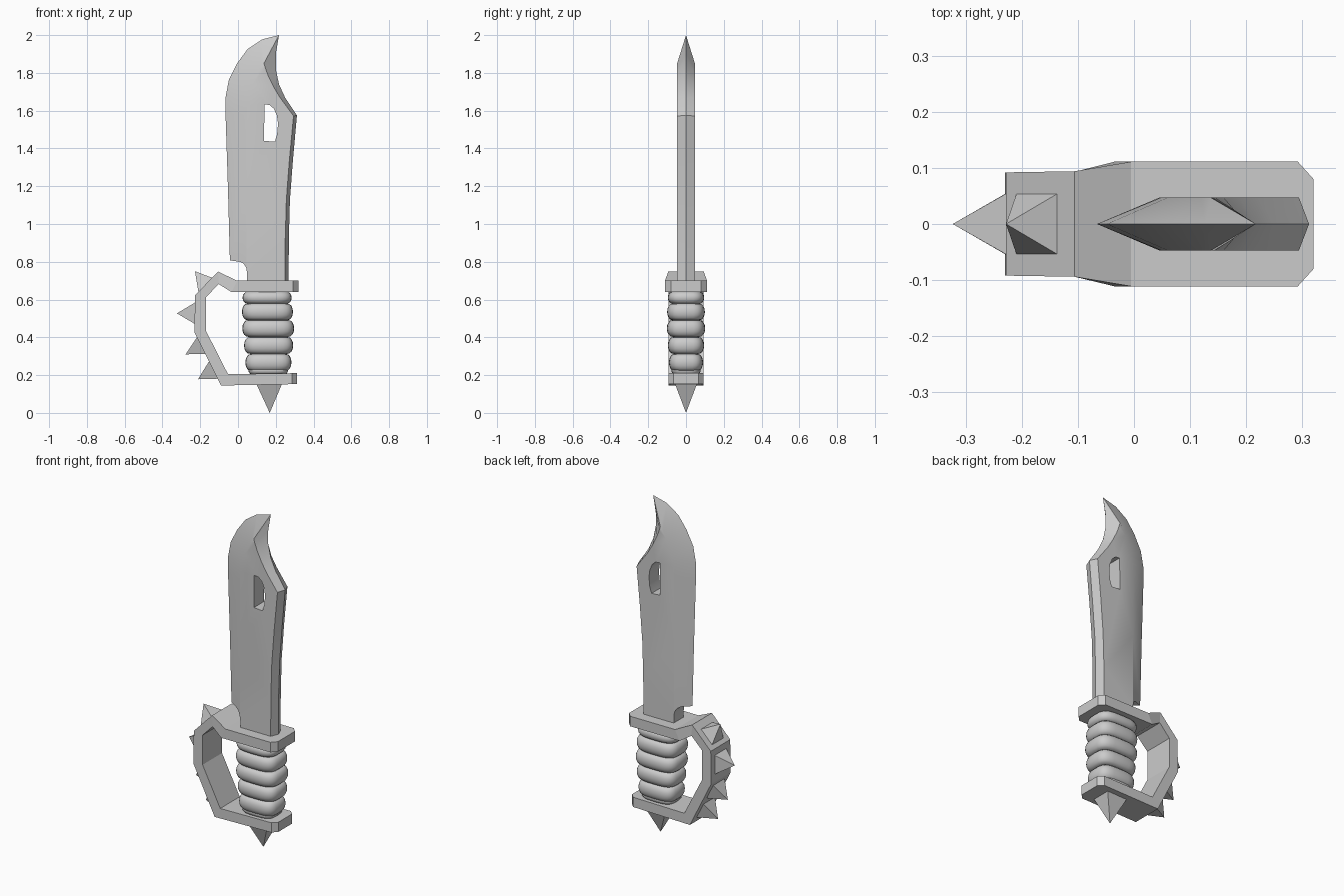
import bpy, bmesh, math
from mathutils import Vector

if "Cube" in bpy.data.objects:
    bpy.data.objects.remove(bpy.data.objects["Cube"])


def make(name, verts, faces, smooth=None):
    bm = bmesh.new()
    vs = [bm.verts.new(v) for v in verts]
    for f in faces:
        bm.faces.new([vs[i] for i in f])
    bmesh.ops.recalc_face_normals(bm, faces=bm.faces)
    me = bpy.data.meshes.new(name)
    bm.to_mesh(me)
    bm.free()
    ob = bpy.data.objects.new(name, me)
    bpy.context.collection.objects.link(ob)
    if smooth:
        shade(ob, smooth)
    return ob


def activate(ob):
    bpy.ops.object.select_all(action='DESELECT')
    ob.select_set(True)
    bpy.context.view_layer.objects.active = ob


def shade(ob, deg):
    activate(ob)
    bpy.ops.object.shade_smooth_by_angle(angle=math.radians(deg))


def cut(ob, outline):
    # punch an x-z outline straight through along y
    n = len(outline)
    verts = [(x, y, z) for y in (-0.3, 0.3) for x, z in outline]
    faces = [range(n), range(n, 2 * n)]
    faces += [(i, (i + 1) % n, (i + 1) % n + n, i + n) for i in range(n)]
    cutter = make("cutter", verts, faces)
    cutter.hide_render = True
    mod = ob.modifiers.new("cut", 'BOOLEAN')
    mod.operation = 'DIFFERENCE'
    mod.solver = 'EXACT'
    mod.object = cutter
    activate(ob)
    bpy.ops.object.modifier_apply(modifier=mod.name)
    bpy.data.objects.remove(cutter)


# Blade: sharp outer edge at y=0 paired with the inner bevel line (ox, oz, ix, iz)
edge = [
    (-.039, .66, .045, .66), (-.053, 1.185, .045, 1.185), (-.066, 1.58, .045, 1.58),
    (-.066, 1.67, .048, 1.63), (-.048, 1.765, .060, 1.69), (-.005, 1.85, .080, 1.745),
    (.050, 1.925, .100, 1.79), (.127, 1.977, .120, 1.825), (.217, 2.0, .137, 1.85),
    (.200, 1.90, .145, 1.825), (.200, 1.82, .160, 1.785), (.217, 1.74, .188, 1.727),
    (.249, 1.67, .222, 1.67), (.312, 1.575, .294, 1.572), (.291, 1.34, .272, 1.34),
    (.275, 1.13, .256, 1.13), (.269, .92, .250, .92), (.268, .66, .249, .66)]
n, T = len(edge), 0.047
verts = [(a, 0, b) for a, b, c, d in edge]
verts += [(c, -T, d) for a, b, c, d in edge] + [(c, T, d) for a, b, c, d in edge]
faces = [range(n, 2 * n), range(2 * n, 3 * n), (0, n, 2 * n - 1, n - 1, 3 * n - 1, 2 * n)]
for k in (n, 2 * n):
    faces += [(i, i + 1, i + 1 + k, i + k) for i in range(n - 1)]
blade = make("blade", verts, faces)
# D-shaped window and the notch above the guard
cut(blade, [(.138, 1.44), (.195, 1.436), (.207, 1.475), (.212, 1.53), (.206, 1.575),
            (.190, 1.61), (.168, 1.63), (.140, 1.633)])
cut(blade, [(-.2, .810), (-.04, .807), (.010, .80), (.030, .79), (.043, .77),
            (.048, .74), (.048, .60), (-.2, .60)])
shade(blade, 25)

# Guard and knuckle bow: one band, stations of (outer x, z, inner x, z, half width)
band = [
    (.320, .70, .320, .64, .080), (.292, .70, .292, .64, .111), (-.005, .70, -.035, .64, .111),
    (-.106, .748, -.102, .682, .094), (-.228, .622, -.170, .612, .092),
    (-.230, .425, -.170, .435, .092), (-.090, .145, -.053, .205, .092),
    (.285, .152, .285, .210, .092), (.312, .152, .312, .210, .065)]
verts, faces = [], [(0, 1, 2, 3)]
for a, b, c, d, w in band:
    verts += [(a, -w, b), (a, w, b), (c, w, d), (c, -w, d)]
for s in range(len(band) - 1):
    for i in range(4):
        j = (i + 1) % 4
        faces.append((4 * s + i, 4 * s + j, 4 * s + 4 + j, 4 * s + 4 + i))
faces.append([len(verts) - 4 + i for i in range(4)])
make("knuckle_guard", verts, faces)


# Four-sided spikes: base runs from p to q in the x-z plane, sunk a little
def spike(name, p, q, apex, w=0.057):
    p, q, tip = (Vector((v[0], 0, v[1])) for v in (p, q, apex))
    sink = ((p + q) / 2 - tip).normalized() * 0.006
    y = Vector((0, w, 0))
    make(name, [p - y + sink, p + y + sink, q + y + sink, q - y + sink, tip],
         [(0, 1, 2, 3)] + [(i, (i + 1) % 4, 4) for i in range(4)])


spike("knuckle_spike_1", (-.135, .718), (-.212, .638), (-.228, .75))
spike("knuckle_spike_2", (-.229, .587), (-.230, .468), (-.323, .527))
spike("knuckle_spike_3", (-.219, .403), (-.172, .310), (-.277, .310))
spike("knuckle_spike_4", (-.155, .275), (-.106, .178), (-.212, .178))
spike("pommel_spike", (.095, .152), (.235, .152), (.168, 0.0), 0.06)

# Grip: stacked rounded rings (x centre, half x, z centre, half height)
rings = [(.160, .105, .225, .025), (.161, .122, .267, .047), (.162, .130, .357, .046),
         (.160, .137, .447, .046), (.156, .135, .535, .046), (.154, .130, .610, .034)]
SEG, ROW = 28, 9
profile = []
for cx, hx, cz, hz in rings:
    for r in range(ROW):
        t = -math.pi / 2 + math.pi * r / (ROW - 1)
        inset = 0.034 * (1 - abs(math.cos(t)) ** 0.8)
        profile.append((cx, hx - inset, hx * 0.74 - inset, cz + hz * 0.97 * math.sin(t)))
verts, faces = [], []
for cx, rx, ry, z in profile:
    for i in range(SEG):
        c, s = math.cos(math.tau * i / SEG), math.sin(math.tau * i / SEG)
        verts.append((cx + rx * math.copysign(abs(c) ** 0.6, c),
                      ry * math.copysign(abs(s) ** 0.6, s), z))
for k in range(len(profile) - 1):
    for i in range(SEG):
        j = (i + 1) % SEG
        faces.append((k * SEG + i, k * SEG + j, (k + 1) * SEG + j, (k + 1) * SEG + i))
faces += [range(SEG), range(len(verts) - SEG, len(verts))]
make("grip", verts, faces, 50)
